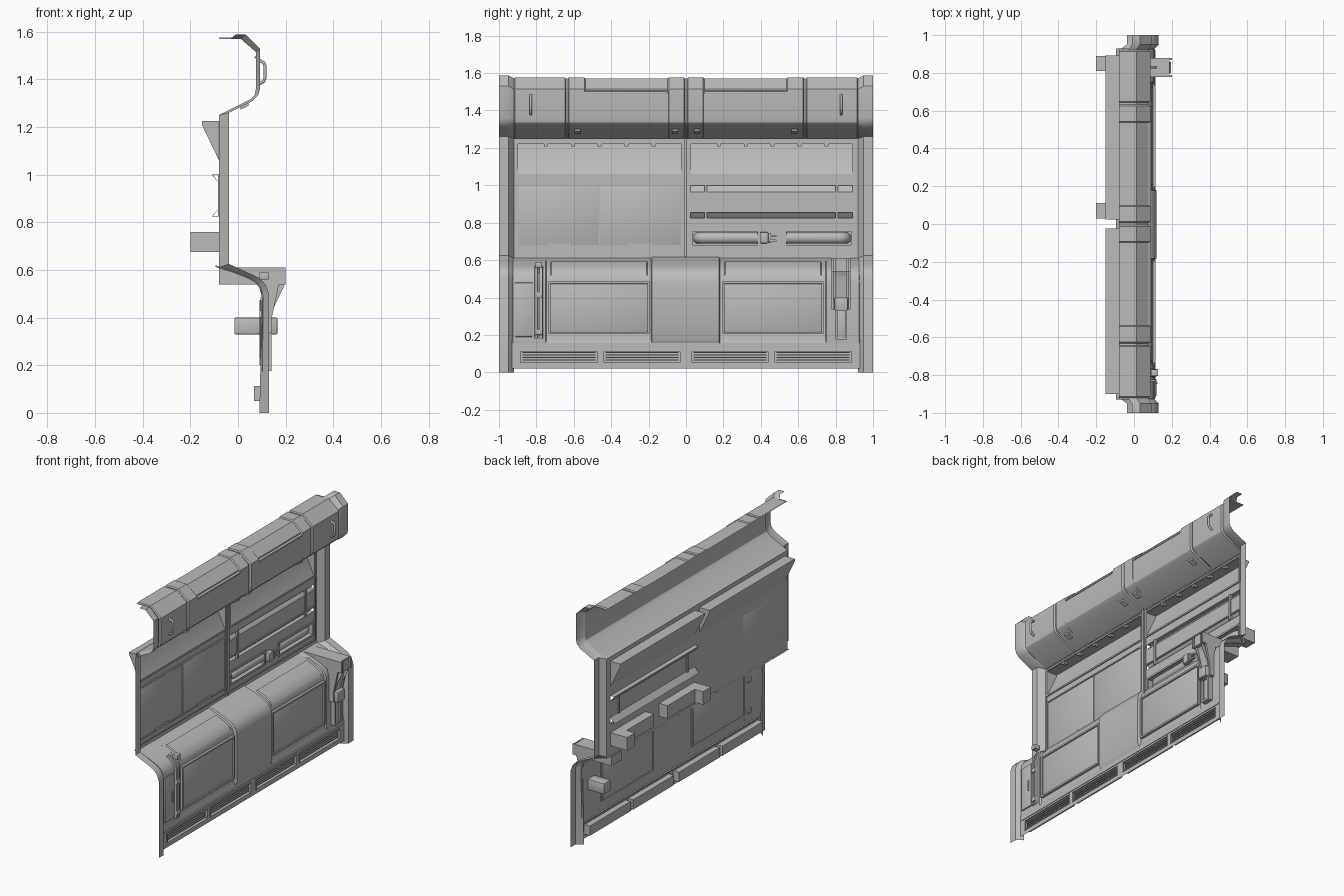
import bpy, bmesh, math
from mathutils import Vector, Matrix

if "Cube" in bpy.data.objects:
    bpy.data.objects.remove(bpy.data.objects["Cube"], do_unlink=True)

grey = bpy.data.materials.new("plain grey")
grey.use_nodes = True
grey.diffuse_color = (0.5, 0.5, 0.5, 1)
grey.node_tree.nodes["Principled BSDF"].inputs["Base Color"].default_value = (0.5, 0.5, 0.5, 1)


def finish(name, bm, face_out=False):
    bm.normal_update()
    if face_out and sum(f.normal.x * f.calc_area() for f in bm.faces) < 0:
        bmesh.ops.reverse_faces(bm, faces=bm.faces[:])
    mesh = bpy.data.meshes.new(name)
    bm.to_mesh(mesh)
    bm.free()
    mesh.materials.append(grey)
    mesh.shade_smooth()
    mesh.set_sharp_from_angle(angle=math.radians(32))
    obj = bpy.data.objects.new(name, mesh)
    bpy.context.scene.collection.objects.link(obj)
    return obj


def loft(name, rings):
    """Open sheet through (y, [(x, z), ...]) rings."""
    bm = bmesh.new()
    rows = [[bm.verts.new((x, y, z)) for x, z in pts] for y, pts in rings]
    for a, b in zip(rows, rows[1:]):
        for i in range(len(a) - 1):
            bm.faces.new((a[i], a[i + 1], b[i + 1], b[i]))
    return finish(name, bm, True)


def raised(name, prof, y0, y1, d, edge=0.006):
    """Raised section with short sloping ends."""
    e = math.copysign(edge, y1 - y0)
    return loft(name, [(y0, prof(0)), (y0 + e, prof(d)), (y1 - e, prof(d)), (y1, prof(0))])


def prism(name, pts, y0, y1):
    bm = bmesh.new()
    face = bm.faces.new([bm.verts.new((x, y0, z)) for x, z in pts])
    ext = bmesh.ops.extrude_face_region(bm, geom=[face])["geom"]
    moved = [v for v in ext if isinstance(v, bmesh.types.BMVert)]
    bmesh.ops.translate(bm, verts=moved, vec=(0, y1 - y0, 0))
    bmesh.ops.recalc_face_normals(bm, faces=bm.faces[:])
    return finish(name, bm)


def box(name, x, y, z, bevel=0, open_front=False):
    lo = Vector((min(x), min(y), min(z)))
    hi = Vector((max(x), max(y), max(z)))
    bm = bmesh.new()
    bmesh.ops.create_cube(bm, size=1, matrix=Matrix.Translation((lo + hi) / 2)
                          @ Matrix.Diagonal((*(hi - lo), 1)))
    if open_front:
        bm.normal_update()
        front = [f for f in bm.faces if f.normal.x > 0.9]
        bmesh.ops.delete(bm, geom=front, context="FACES")
        bmesh.ops.reverse_faces(bm, faces=bm.faces[:])
    elif bevel:
        bmesh.ops.bevel(bm, geom=bm.edges[:], offset=bevel, segments=2,
                        profile=0.5, affect="EDGES")
    return finish(name, bm)


def rim(name, x, y, z, w):
    """Rectangular frame of four bars."""
    (y0, y1), (z0, z1) = sorted(y), sorted(z)
    for side, (a, b, c, d) in {"lower": (y0, y1, z0, z0 + w), "upper": (y0, y1, z1 - w, z1),
                               "near": (y0, y0 + w, z0 + w, z1 - w),
                               "far": (y1 - w, y1, z0 + w, z1 - w)}.items():
        box(name + "_" + side, x, (a, b), (c, d))


def wall(name, x, y, z, holes):
    """Flat sheet with rectangular openings (y0, y1, z0, z1)."""
    ys = sorted({*y, *[v for h in holes for v in h[:2]]})
    zs = sorted({*z, *[v for h in holes for v in h[2:]]})
    bm = bmesh.new()
    for a, b in zip(ys, ys[1:]):
        for c, d in zip(zs, zs[1:]):
            m, n = (a + b) / 2, (c + d) / 2
            if not any(h[0] < m < h[1] and h[2] < n < h[3] for h in holes):
                bm.faces.new([bm.verts.new((x, p, q)) for p, q in ((a, c), (b, c), (b, d), (a, d))])
    bmesh.ops.remove_doubles(bm, verts=bm.verts[:], dist=1e-4)
    return finish(name, bm, True)


def tube(name, pts, r):
    cu = bpy.data.curves.new(name, "CURVE")
    cu.dimensions = "3D"
    cu.bevel_depth, cu.bevel_resolution, cu.use_fill_caps = r, 3, True
    sp = cu.splines.new("POLY")
    sp.points.add(len(pts) - 1)
    for p, co in zip(sp.points, pts):
        p.co = (*co, 1)
    cu.materials.append(grey)
    obj = bpy.data.objects.new(name, cu)
    bpy.context.scene.collection.objects.link(obj)


# Section profiles, raised outward by d
def bin_section(d):
    return [(-0.08, 1.57 + d / 2), (0.012, 1.57 + d / 2), (0.075 + d, 1.515), (0.075 + d, 1.36),
            (0.07 + d, 1.335), (0.05 + d, 1.315), (-0.08 + d, 1.25)]


def door_section(d):
    return bin_section(0)[:3] + [(0.075, 1.508), (0.075 + d, 1.502)] + bin_section(d)[3:]


def bench_section(d):
    return [(-0.095, 0.613 + d / 3), (-0.01, 0.585 + d / 2), (0.05, 0.56 + d / 2),
            (0.08 + d / 2, 0.54 + d / 2), (0.095 + d, 0.515), (0.1 + d, 0.48),
            (0.1 + d, 0.18), (0.108, 0.155)]


# Continuous inner skins
loft("overhead_skin", [(-0.93, bin_section(0)), (0.93, bin_section(0))])
loft("bench_skin", [(-0.93, bench_section(0)), (0.93, bench_section(0))])

# Mid wall with hatch, shelf and tube openings
hatches = [(-0.9, -0.025, 1.06, 1.225), (0.025, 0.89, 1.06, 1.225)]
slots = [(0.025, 0.89, 0.965, 1.0), (0.025, 0.89, 0.825, 0.86)]
pockets = [(0.03, 0.39, 0.675, 0.76), (0.53, 0.89, 0.675, 0.76)]
wall("mid_wall", -0.08, (-0.93, 0.93), (0.61, 1.252), hatches + slots + pockets)
for y0, y1, z0, z1 in hatches:
    prism("hatch_recess", [(-0.08, z0), (-0.152, 1.21), (-0.152, z1), (-0.148, z1),
                           (-0.148, 1.212), (-0.076, z0)], y0, y1)
    box("hatch_top", (-0.152, -0.08), (y0, y1), (z1 - 0.003, z1))
    for y in (y0, y1):
        prism("hatch_cheek", [(-0.08, z0), (-0.152, 1.21), (-0.152, z1), (-0.08, z1)],
              y - 0.001, y + 0.001)
    for i in range(5):
        yc = y0 + 0.15 + 0.144 * i
        box("hatch_clip", (-0.1, -0.075), (yc - 0.01, yc + 0.01), (1.208, 1.222))
    rim("hatch_trim", (-0.08, -0.073), (y0 - 0.01, y1 + 0.01), (z0 - 0.01, z1 + 0.01), 0.01)
    rim("wall_trim", (-0.08, -0.074), (y0 - 0.015, y1 + 0.015), (0.635, 1.245), 0.007)

# Shelf slots with sloped backs
for front, back in ((0.965, 1.0), (0.86, 0.825)):
    prism("shelf_slot", [(-0.08, front), (-0.11, back), (-0.08, back),
                         (-0.08, back - (back - front) * 0.03),
                         (-0.106, back - (back - front) * 0.03), (-0.079, front)], 0.025, 0.89)
for y in (0.105, 0.805):
    box("shelf_bracket", (-0.085, -0.072), (y - 0.007, y + 0.007), (0.825, 1.0))
box("shelf_lip", (-0.08, -0.072), (0.025, 0.89), (0.855, 0.863))

# Tube handholds in pockets and central latch
for y0, y1, end, other in ((0.03, 0.39, 0.03, 0.39), (0.53, 0.89, 0.89, 0.53)):
    s = 1 if end < other else -1
    box("tube_pocket", (-0.14, -0.08), (y0, y1), (0.675, 0.76), open_front=True)
    box("tube_pocket_end", (-0.2, -0.14), (end, end + 0.08 * s), (0.675, 0.76), open_front=True)
    turn = [(-0.14 + 0.035 * math.sin(a), end + s * (0.072 - 0.035 * math.cos(a)), 0.718)
            for a in [math.pi / 12 * i for i in range(7)]]
    tube("tube_handhold", turn + [(-0.105, other, 0.718)], 0.031)
    rim("pocket_trim", (-0.08, -0.074), (y0 - 0.004, y1 + 0.004), (0.67, 0.765), 0.012)
box("latch_body", (-0.08, -0.05), (0.395, 0.44), (0.69, 0.75), 0.006)
box("latch_bar", (-0.08, -0.055), (0.44, 0.455), (0.695, 0.745), 0.003)
for z in (0.705, 0.73):
    box("latch_prong", (-0.075, -0.06), (0.455, 0.485), (z - 0.005, z + 0.005))

# Double cupboard doors
for y0, y1 in ((-0.895, -0.467), (-0.461, -0.03)):
    box("cupboard_door", (-0.08, -0.074), (y0, y1), (0.68, 1.0), 0.002)
    c = (y0 + y1) / 2
    box("cupboard_pull", (-0.076, -0.069), (c - 0.07, c + 0.07), (0.677, 0.69))
rim("cupboard_trim", (-0.08, -0.072), (-0.905, -0.02), (0.67, 1.01), 0.008)
box("centre_divider", (-0.08, -0.07), (-0.008, 0.004), (0.62, 1.25))

# End frames, overhead doors, bench pads and vents on both sides
outer = [(-0.01, 1.588), (0.032, 1.588), (0.092, 1.53), (0.092, 1.36), (0.085, 1.335), (0.062, 1.31),
         (-0.038, 1.26), (-0.038, 0.625), (0.05, 0.585), (0.09, 0.565), (0.115, 0.54),
         (0.13, 0.5), (0.13, 0)]
inner = [(-0.03, 1.572), (0.012, 1.572), (0.075, 1.515), (0.075, 1.36), (0.07, 1.335), (0.05, 1.315),
         (-0.08, 1.25), (-0.08, 0.61), (0.03, 0.57), (0.07, 0.55), (0.09, 0.525),
         (0.1, 0.485), (0.09, 0)]
for s in (-1, 1):
    loft("end_frame", [(s, outer), (s * 0.95, outer), (s * 0.92, inner)])
    raised("side_locker", bin_section, s * 0.642, s * 0.92, 0.012)
    raised("outer_rib", bin_section, s * 0.537, s * 0.632, 0.012)
    raised("inner_rib", bin_section, s * 0.006, s * 0.098, 0.012)
    loft("overhead_door", [(s * 0.09, door_section(0.0115)), (s * 0.545, door_section(0.0115))])
    box("door_grip", (0.07, 0.091), (s * 0.1, s * 0.535), (1.488, 1.497), 0.002)
    for y in (0.06, 0.58):
        prism("bin_catch", [(0.01, 1.285), (0.045, 1.302), (0.045, 1.29), (0.01, 1.273)],
              s * y - 0.016, s * y + 0.016)
    tube("grab_handle", [(0.085, s * 0.83, 1.38), (0.108, s * 0.83, 1.392), (0.114, s * 0.83, 1.41),
                         (0.114, s * 0.83, 1.455), (0.108, s * 0.83, 1.47), (0.085, s * 0.83, 1.482)], 0.007)

    raised("bench_shoulder", bench_section, s * 0.745, s * 0.93, 0.01)
    box("bench_pad", (0.09, 0.108), (s * 0.205, s * 0.725), (0.215, 0.475), 0.005)
    rim("bench_pad_frame", (0.095, 0.115), (s * 0.195, s * 0.735), (0.205, 0.485), 0.011)
    raised("bench_bolster", lambda d: [(x, z + d) for x, z in bench_section(0)[1:5]],
           s * 0.205, s * 0.725, 0.008)
    for y0, y1 in ((0.025, 0.445), (0.47, 0.89)):
        box("vent_pocket", (0.068, 0.11), (s * y0, s * y1), (0.05, 0.113), open_front=True)
        rim("vent_frame", (0.105, 0.114), (s * y0, s * y1), (0.047, 0.116), 0.006)
        for i in range(4):
            z = 0.062 + 0.0135 * i
            box("vent_slat", (0.085, 0.106), (s * (y0 + 0.015), s * (y1 - 0.015)), (z, z + 0.007))

vents = [(min(s * a, s * b), max(s * a, s * b), 0.05, 0.113)
         for s in (-1, 1) for a, b in ((0.025, 0.445), (0.47, 0.89))]
wall("kick_panel", 0.11, (-0.93, 0.93), (0.02, 0.157), vents)
box("kick_lip", (0.1, 0.114), (-0.92, 0.92), (0.125, 0.132))
raised("bench_centre", bench_section, -0.188, 0.183, 0.02)

# Access panel and strap at one end
box("access_panel", (0.1, 0.118), (-0.915, -0.82), (0.19, 0.48), 0.004)
box("access_pull", (0.115, 0.124), (-0.848, -0.838), (0.3, 0.37))
for y in (-0.8, -0.775):
    raised("strap_rail", lambda d: bench_section(0.008 + d)[2:7], y - 0.01, y + 0.01, 0.014, 0.003)
for z in (0.2, 0.4, 0.56):
    box("strap_buckle", (0.09, 0.128), (-0.805, -0.77), (z, z + 0.03), 0.003)

# Handset cradle at the other end
def cradle(d):
    return [(-0.08, 0.61), (0.2 - d, 0.61), (0.2 - d, 0.54), (0.172 - d, 0.54),
            (0.142 - d, 0.4), (0.142 - d, 0.335), (0.1, 0.335), (0.1, 0.54), (-0.08, 0.54)]


for y in (0.778, 0.868):
    prism("cradle_cheek", cradle(0), y, y + 0.012)
prism("cradle_core", cradle(0.012), 0.79, 0.868)
prism("handset", cradle(0.003)[1:7], 0.8, 0.858)
box("cradle_foot", (-0.015, 0.165), (0.795, 0.865), (0.33, 0.4), 0.004)
box("cradle_stem", (0.1, 0.132), (0.808, 0.852), (0.18, 0.335), 0.004)
rim("cradle_stem_frame", (0.1, 0.14), (0.798, 0.862), (0.175, 0.335), 0.011)
